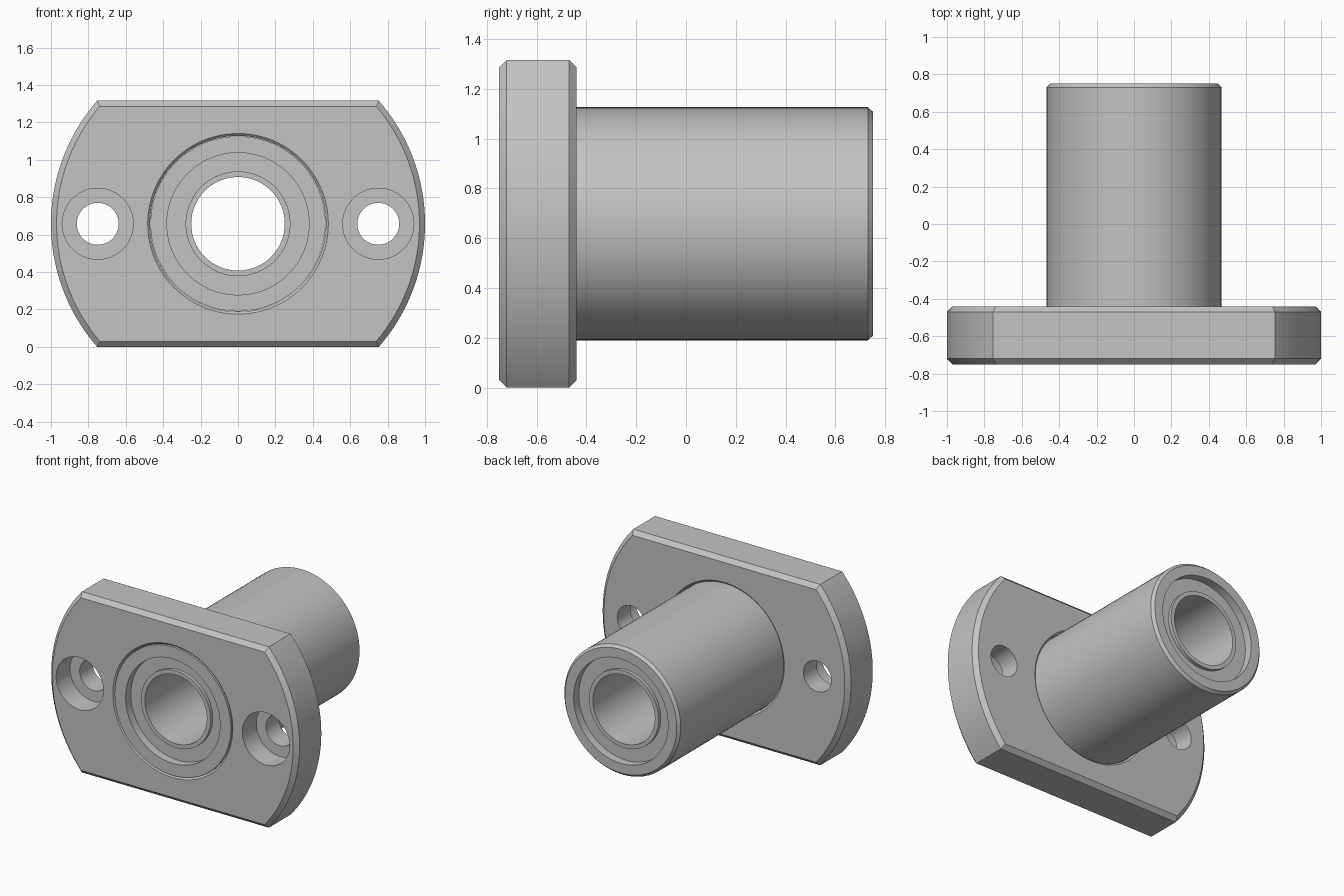
import bpy, bmesh, math
from mathutils import Vector

cube = bpy.data.objects.get("Cube")
if cube:
    bpy.data.objects.remove(cube)

AXIS_Z = 0.658                   # height of the bore axis
FRONT, SEAT, BACK = -0.75, -0.44, 0.75
HOLE_X = 0.75

steel = bpy.data.materials.new("satin_steel_grey")
steel.use_nodes = True
grey = (0.55, 0.55, 0.55, 1)
steel.diffuse_color = grey
steel.node_tree.nodes["Principled BSDF"].inputs["Base Color"].default_value = grey


def finish(bm, name):
    bmesh.ops.remove_doubles(bm, verts=bm.verts, dist=1e-5)
    bmesh.ops.recalc_face_normals(bm, faces=bm.faces)
    mesh = bpy.data.meshes.new(name)
    bm.to_mesh(mesh)
    bm.free()
    mesh.materials.append(steel)
    obj = bpy.data.objects.new(name, mesh)
    bpy.context.collection.objects.link(obj)
    return obj


def lathe(name, profile, x=0, steps=96):
    """Turn a closed (radius, y) profile around an axis along y."""
    bm = bmesh.new()
    verts = [bm.verts.new((x + r, y, AXIS_Z)) for r, y in profile]
    edges = [bm.edges.new((v, verts[(i + 1) % len(verts)]))
             for i, v in enumerate(verts)
             if profile[i][0] + profile[(i + 1) % len(verts)][0] > 0]
    bmesh.ops.spin(bm, geom=verts + edges, cent=(x, 0, AXIS_Z), axis=(0, 1, 0),
                   angle=math.tau, steps=steps, use_merge=True)
    return finish(bm, name)


def outline(inset, arc_steps=40):
    """Round plate with its top and bottom cut flat."""
    radius, flat = 1 - inset, AXIS_Z - inset
    limit = math.asin(flat / radius)
    points = []
    for start in (0, math.pi):
        for i in range(arc_steps + 1):
            a = start - limit + 2 * limit * i / arc_steps
            points.append((radius * math.cos(a), AXIS_Z + radius * math.sin(a)))
    return points


# Flange plate with chamfered rims
C = 0.03
bm = bmesh.new()
loops = [[bm.verts.new((x, y, z)) for x, z in outline(inset)]
         for y, inset in ((FRONT, C), (FRONT + C, 0), (SEAT - C, 0), (SEAT, C))]
bm.faces.new(loops[0])
bm.faces.new(loops[-1])
for a, b in zip(loops, loops[1:]):
    for i in range(len(a)):
        j = (i + 1) % len(a)
        bm.faces.new((a[i], a[j], b[j], b[i]))
flange = finish(bm, "flange")

# Central seat with countersunk edges, and two counterbored screw holes
E = 0.1
cutters = [lathe("seat_cutter", [
    (0, FRONT - E), (0.483, FRONT - E), (0.483, FRONT), (0.47, FRONT + 0.013),
    (0.47, SEAT - 0.013), (0.483, SEAT), (0.483, SEAT + E), (0, SEAT + E)])]
for side in (-1, 1):
    cutters.append(lathe("screw_hole_cutter", [
        (0, FRONT - E), (0.19, FRONT - E), (0.19, FRONT + 0.16),
        (0.112, FRONT + 0.16), (0.112, SEAT + E), (0, SEAT + E)],
        x=side * HOLE_X, steps=64))
bpy.context.view_layer.objects.active = flange
for cutter in cutters:
    mod = flange.modifiers.new("cut", "BOOLEAN")
    mod.operation, mod.solver, mod.object = "DIFFERENCE", "EXACT", cutter
    bpy.ops.object.modifier_apply(modifier=mod.name)
    bpy.data.objects.remove(cutter)

# Bearing sleeve, recessed at both ends around a seal
R, D = 0.38, 0.06
sleeve = lathe("bearing_sleeve", [
    (0.468, FRONT), (0.468, BACK - 0.02), (0.45, BACK), (R, BACK),
    (R, BACK - D), (0.27, BACK - D), (0.27, FRONT + D), (R, FRONT + D), (R, FRONT)])

# Inner bore ring standing slightly proud of the recess floors
L = 0.035
bore = lathe("bore_ring", [
    (0.28, FRONT + L), (0.28, BACK - L), (0.25, BACK - L), (0.25, FRONT + L)])

# Smooth round walls, crisp edges
bpy.ops.object.select_all(action="DESELECT")
for obj in (flange, sleeve, bore):
    obj.select_set(True)
bpy.context.view_layer.objects.active = flange
bpy.ops.object.shade_smooth_by_angle(angle=math.radians(30))
